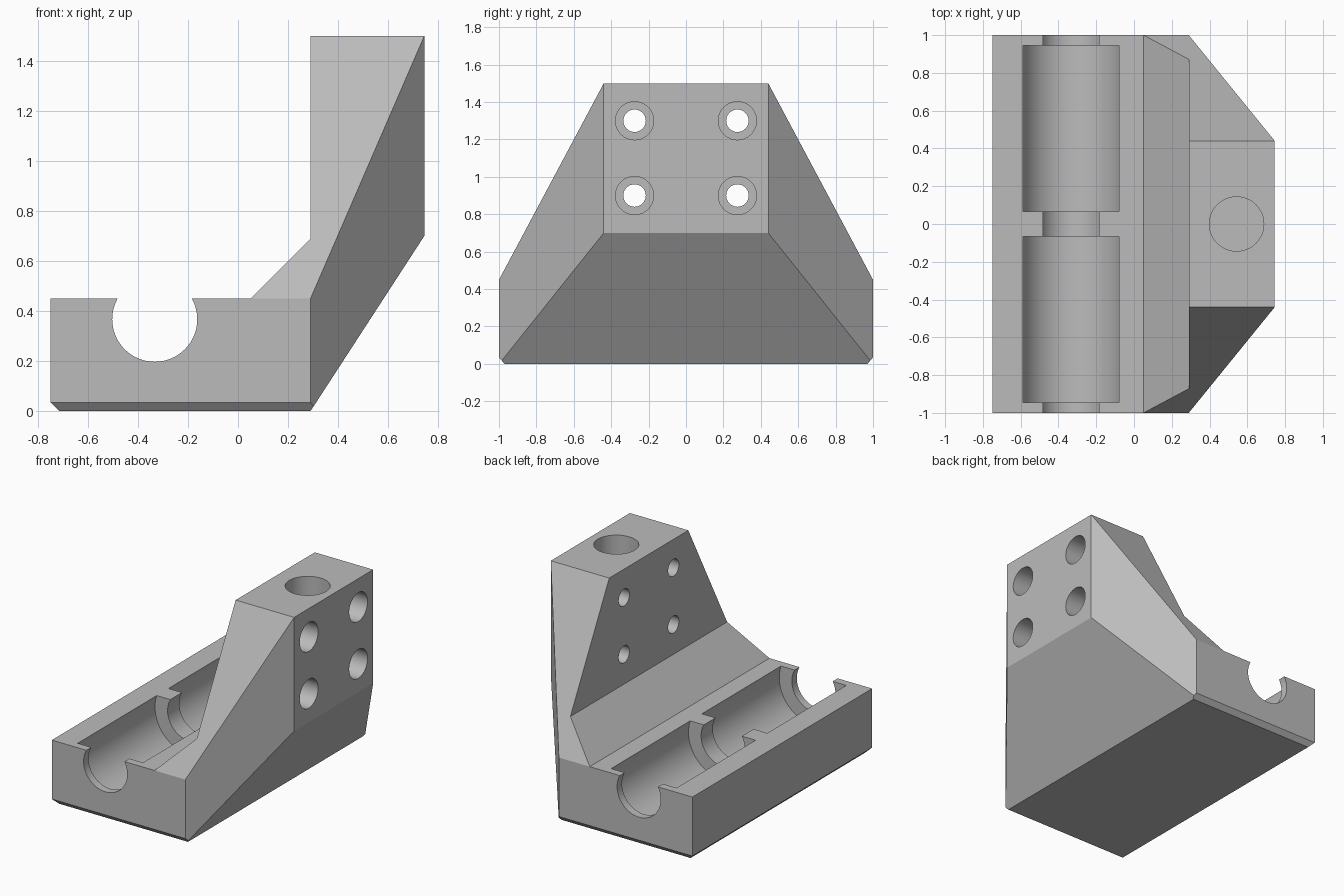
import bpy, bmesh
from math import pi

if "Cube" in bpy.data.objects:
    bpy.data.objects.remove(bpy.data.objects["Cube"])

grey = bpy.data.materials.new("plain grey")
grey.use_nodes = True
grey.diffuse_color = (0.5, 0.5, 0.5, 1)
grey.node_tree.nodes["Principled BSDF"].inputs["Base Color"].default_value = (0.5, 0.5, 0.5, 1)

# Corner points of one half of the bracket, mirrored across y
half = {
    "A": (-0.715, 0.97, 0), "B": (0.29, 0.97, 0), "C": (0.302, 0.985, 0.018),
    "D": (0.29, 1, 0.035), "E": (-0.75, 1, 0.035), "F": (-0.75, 1, 0.45),
    "G": (0.05, 1, 0.45), "H": (0.29, 1, 0.45), "I": (0.745, 0.44, 0.7),
    "J": (0.745, 0.44, 1.5), "K": (0.29, 0.44, 1.5), "L": (0.29, 0.872, 0.69),
}
bm = bmesh.new()
back = {k: bm.verts.new(p) for k, p in half.items()}
front = {k: bm.verts.new((p[0], -p[1], p[2])) for k, p in half.items()}

# End faces: chamfer, base end, corner cut, sloping shoulder
for loop in ("ABCDE", "EDHGF", "DCIJH", "GHJKL"):
    for side in (back, front):
        bm.faces.new([side[k] for k in loop])
# Faces running from one end to the other
for strip in ("AB", "BCI", "IJ", "JK", "KL", "LG", "GF", "FE", "EA"):
    bm.faces.new([back[k] for k in strip] + [front[k] for k in reversed(strip)])
bmesh.ops.recalc_face_normals(bm, faces=bm.faces)
mesh = bpy.data.meshes.new("bracket")
bm.to_mesh(mesh)
bm.free()
mesh.materials.append(grey)
bracket = bpy.data.objects.new("bearing_bracket", mesh)
bpy.context.collection.objects.link(bracket)


def drill(name, centre, radius, length, axis, sides=48):
    """Subtract a cylinder from the bracket."""
    turn = {"x": (0, pi / 2, 0), "y": (pi / 2, 0, 0), "z": (0, 0, 0)}[axis]
    bpy.ops.mesh.primitive_cylinder_add(vertices=sides, radius=radius, depth=length,
                                        location=centre, rotation=turn)
    cutter = bpy.context.object
    cutter.name = name
    cutter.hide_render = True
    cutter.data.materials.append(grey)
    mod = bracket.modifiers.new(name, "BOOLEAN")
    mod.operation, mod.solver, mod.object = "DIFFERENCE", "EXACT", cutter
    bpy.context.view_layer.objects.active = bracket
    bpy.ops.object.modifier_apply(modifier=name)
    bpy.data.objects.remove(cutter)


# Rod channel and the two wider bearing seats
drill("rod_channel", (-0.333, 0, 0.367), 0.17, 2.4, "y", 64)
for s in (-1, 1):
    drill("bearing_seat", (-0.333, s * 0.505, 0.367), 0.268, 0.88, "y", 64)

# Screw holes with counterbores on the outer face
for y in (-0.275, 0.275):
    for z in (0.9, 1.3):
        drill("screw_hole", (0.5, y, z), 0.06, 1, "x", 32)
        drill("counterbore", (0.695, y, z), 0.102, 0.5, "x")

# Blind socket in the top
drill("top_socket", (0.543, 0, 1.2), 0.144, 0.9, "z")

bpy.ops.object.select_all(action="DESELECT")
bracket.select_set(True)
bpy.context.view_layer.objects.active = bracket
bpy.ops.object.shade_smooth_by_angle(angle=pi / 7)
